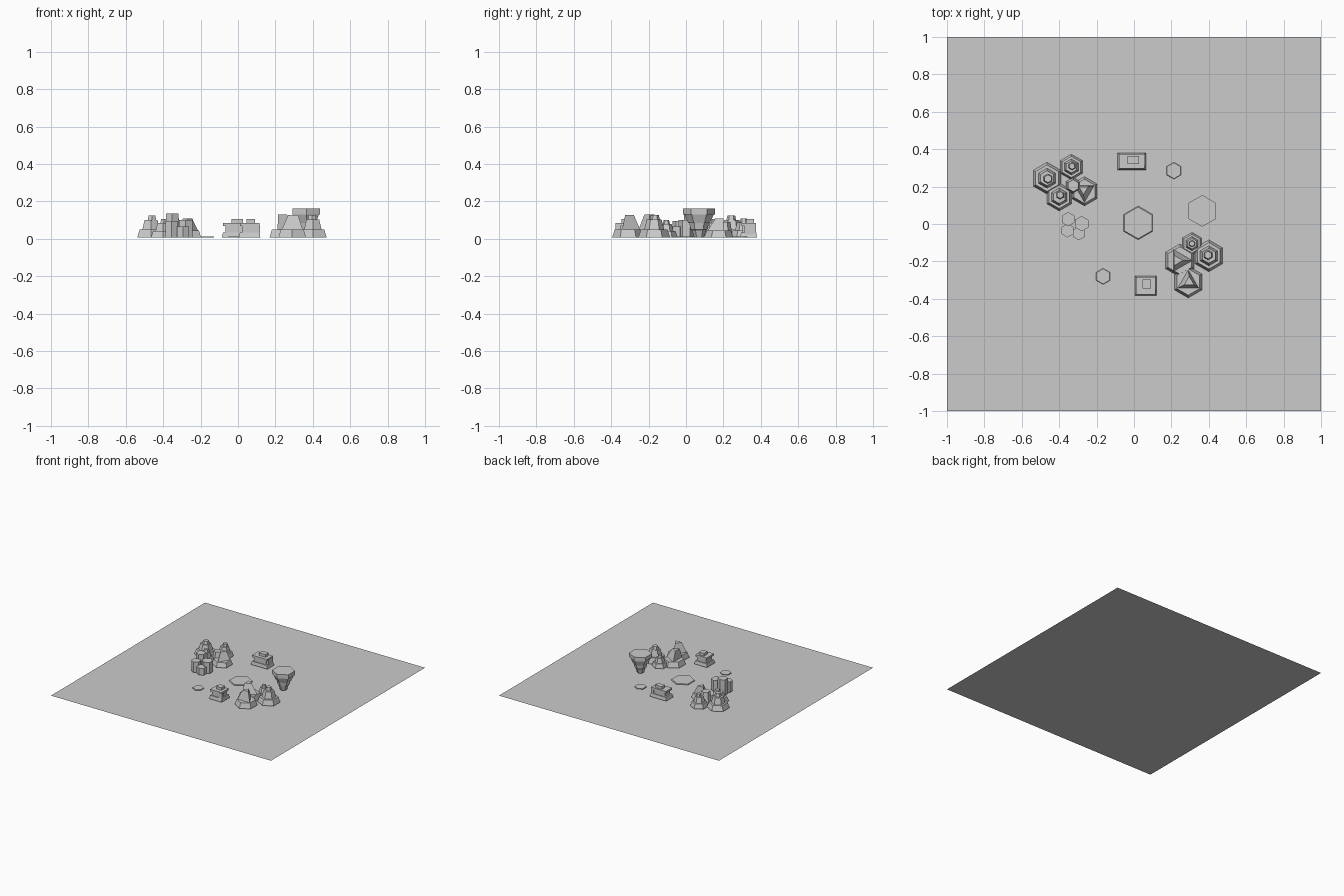
import bpy, bmesh, math

if "Cube" in bpy.data.objects:
    bpy.data.objects.remove(bpy.data.objects["Cube"])

BASE = 0.008


def loft(name, x, y, n, levels, turn=90):
    """Stack of n-sided rings (z, radius[, dx, dy]); radius is to the corners."""
    bm = bmesh.new()
    rings = []
    for lv in levels:
        z, r = lv[0], lv[1]
        dx, dy = (lv[2], lv[3]) if len(lv) > 2 else (0, 0)
        ring = []
        for i in range(n):
            a = math.radians(turn) + 2 * math.pi * i / n
            ring.append(bm.verts.new((x + dx + r * math.cos(a), y + dy + r * math.sin(a), z)))
        rings.append(ring)
    for a, b in zip(rings, rings[1:]):
        for i in range(n):
            j = (i + 1) % n
            bm.faces.new((a[i], a[j], b[j], b[i]))
    bm.faces.new(rings[0][::-1])
    bm.faces.new(rings[-1])
    bmesh.ops.recalc_face_normals(bm, faces=bm.faces)
    me = bpy.data.meshes.new(name)
    bm.to_mesh(me)
    bm.free()
    ob = bpy.data.objects.new(name, me)
    bpy.context.collection.objects.link(ob)
    return ob


def box(name, x, y, sx, sy, z0, z1, taper=1.0):
    """Block with an optionally narrower top."""
    ob = loft(name, 0, 0, 4, [(z0, math.sqrt(0.5)), (z1, math.sqrt(0.5) * taper)], 45)
    for v in ob.data.vertices:
        v.co.x = x + v.co.x * sx
        v.co.y = y + v.co.y * sy
    return ob


def hill(name, x, y, r, h, top_sides=6, turn=90, lean=(0, 0)):
    """Flared hexagonal foot, steep crag and a small summit block."""
    shelf = BASE + h * 0.33
    loft(name + "_foot", x, y, 6, [(BASE, r), (shelf, r * 0.83)])
    lx, ly = lean
    if top_sides == 3:
        loft(name + "_crag", x, y, 3, [(shelf, r * 0.76), (h, r * 0.36, lx, ly)], turn)
    else:
        loft(name + "_crag", x, y, 6, [(shelf, r * 0.63), (h * 0.8, r * 0.47)], turn)
        loft(name + "_summit", x + lx, y + ly, 6, [(h * 0.8, r * 0.31), (h, r * 0.24)], turn)


# Ground sheet
bpy.ops.mesh.primitive_plane_add(size=2)
bpy.context.object.name = "ground_sheet"

# Back left hills
hill("left_big_hill", -0.465, 0.245, 0.085, 0.125, lean=(0.005, -0.003))
hill("left_back_hill", -0.335, 0.305, 0.068, 0.11, lean=(0.004, 0.004))
hill("left_front_hill", -0.40, 0.145, 0.075, 0.105, lean=(0.005, 0.01))
hill("left_side_hill", -0.265, 0.175, 0.078, 0.11, 3, 150, (-0.005, 0.01))
loft("left_middle_rock", -0.325, 0.205, 6, [(BASE, 0.045), (0.09, 0.032)])

# Front right hills
hill("right_peak", 0.245, -0.195, 0.088, 0.13, 3, 0, (-0.015, 0))
hill("right_side_hill", 0.40, -0.17, 0.085, 0.128, lean=(-0.004, 0.004))
hill("right_front_hill", 0.29, -0.31, 0.085, 0.128, 3, 90, (0.005, 0))
hill("right_back_hill", 0.31, -0.105, 0.06, 0.10)

# Stone columns
columns = [(-0.352, 0.026, 0.038, 0.135), (-0.28, 0.002, 0.041, 0.10),
           (-0.355, -0.035, 0.037, 0.095), (-0.295, -0.05, 0.037, 0.065)]
for i, (x, y, r, h) in enumerate(columns):
    loft(f"stone_column_{i}", x, y, 6, [(BASE, r), (h, r)])

# Overhanging rock on a narrow stem
loft("overhang_stem", 0.365, 0.07, 6,
     [(BASE, 0.026), (0.045, 0.038), (0.05, 0.045), (0.085, 0.052)])
loft("overhang_underside", 0.365, 0.07, 6, [(0.085, 0.058), (0.13, 0.078)])
loft("overhang_cap", 0.365, 0.07, 6, [(0.13, 0.085), (0.163, 0.085)])

# Flat hexagonal pads
for name, x, y, r in [("centre_pad", 0.022, 0.006, 0.09),
                      ("back_pad", 0.213, 0.285, 0.045),
                      ("front_pad", -0.165, -0.28, 0.043)]:
    loft(name, x, y, 6, [(BASE, r), (0.014, r * 0.94)])


# Stepped block ruins
def ruin(name, x, y, sx, sy):
    box(name + "_foot", x, y, sx, sy, BASE, 0.035, 0.9)
    box(name + "_body", x, y, sx * 0.72, sy * 0.76, 0.035, 0.07)
    box(name + "_slab", x, y, sx * 0.9, sy * 0.88, 0.068, 0.084)
    box(name + "_top_block", x + sx * 0.05, y + sy * 0.08, sx * 0.4, sy * 0.45, 0.084, 0.106)


ruin("back_ruin", -0.012, 0.335, 0.15, 0.09)
box("back_ruin_corner_block", 0.046, 0.343, 0.026, 0.06, BASE, 0.08)
ruin("front_ruin", 0.062, -0.33, 0.115, 0.105)
box("front_ruin_corner_block", 0.101, -0.363, 0.032, 0.028, BASE, 0.075)
